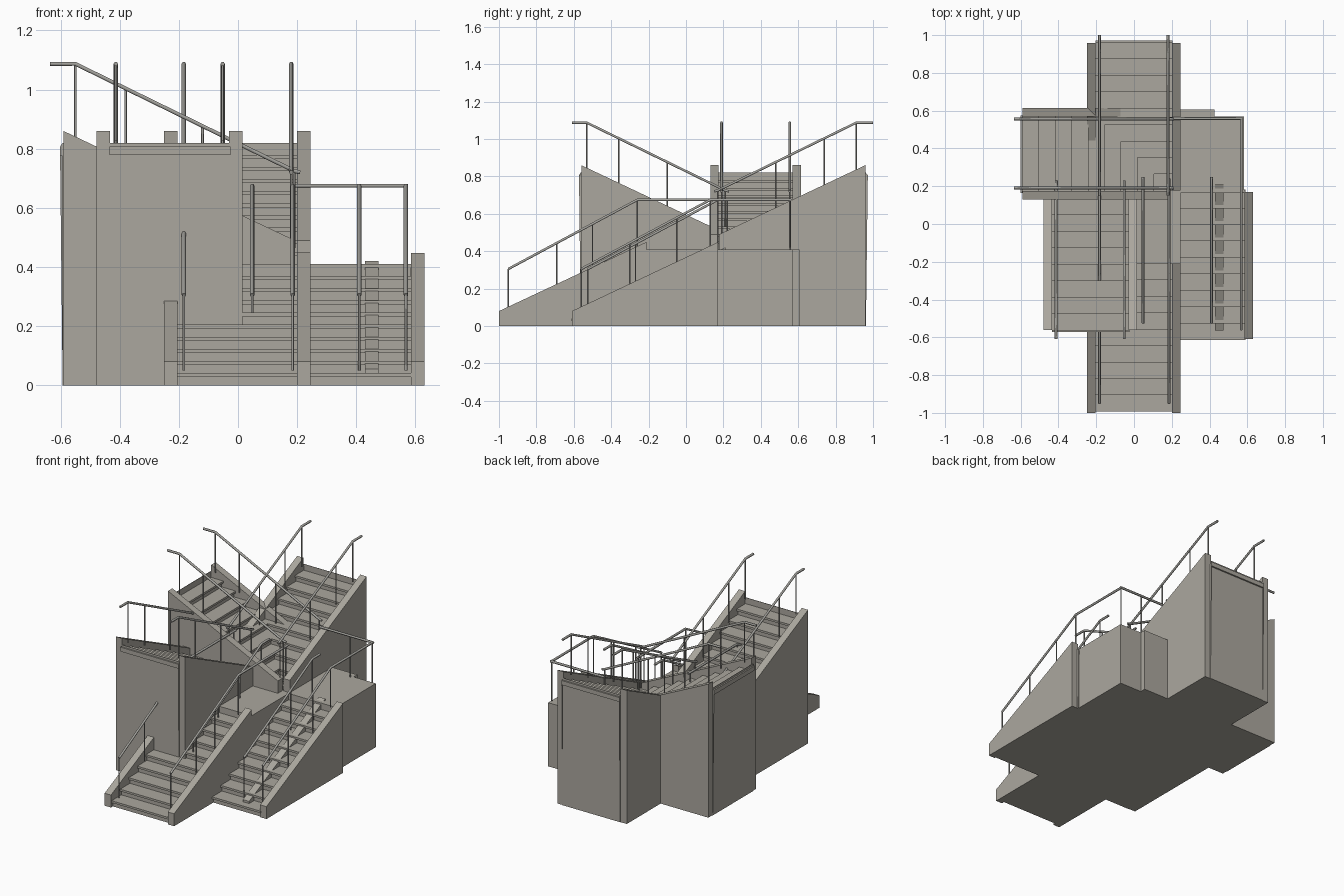
import bpy, bmesh

if "Cube" in bpy.data.objects:
    bpy.data.objects.remove(bpy.data.objects["Cube"])

def material(name, rgb):
    m = bpy.data.materials.new(name)
    m.diffuse_color = (*rgb, 1)
    m.use_nodes = True
    m.node_tree.nodes["Principled BSDF"].inputs["Base Color"].default_value = m.diffuse_color
    return m

STONE = material("warm grey stone", (0.41, 0.39, 0.345))
METAL = material("grey rail metal", (0.36, 0.355, 0.33))

RISE, RUN, COUNT = 0.041, 0.087, 10

# Directions: s runs uphill, w runs across the flight
AXES = {
    "back": lambda s, w, z: (w, s, z),
    "front": lambda s, w, z: (w, -s, z),
    "left": lambda s, w, z: (-s, w, z),
}

def prism(name, profile, w0, w1, axis):
    """Extrude an (s, z) profile from w0 to w1."""
    bm = bmesh.new()
    f = AXES[axis]
    a = [bm.verts.new(f(s, w0, z)) for s, z in profile]
    b = [bm.verts.new(f(s, w1, z)) for s, z in profile]
    bm.faces.new(a)
    bm.faces.new(b[::-1])
    n = len(a)
    for i in range(n):
        bm.faces.new((a[i], b[i], b[(i + 1) % n], a[(i + 1) % n]))
    bmesh.ops.recalc_face_normals(bm, faces=bm.faces)
    me = bpy.data.meshes.new(name)
    bm.to_mesh(me)
    bm.free()
    me.materials.append(STONE)
    bpy.context.collection.objects.link(bpy.data.objects.new(name, me))

def steps(name, axis, start, base, end, w0, w1):
    """Solid flight to the ground, treads with a thin overhanging nosing."""
    pts = [(end, 0), (start + 0.012, 0)]
    for k in range(COUNT):
        s, z = start + k * RUN, base + (k + 1) * RISE
        if k or base:
            pts.append((s + 0.012, z - RISE))
        pts += [(s + 0.012, z - 0.013), (s, z - 0.013), (s, z)]
    pts.append((end, base + COUNT * RISE))
    prism(name, pts, w0, w1, axis)

def wall(name, axis, s0, z0, s1, z1, w0, w1):
    prism(name, [(s0, 0), (s1, 0), (s1, z1), (s0, z0)], w0, w1, axis)

def box(name, x0, x1, y0, y1, z):
    wall(name, "back", y0, z, y1, z, x0, x1)

def tubes(name, paths, radius):
    cu = bpy.data.curves.new(name, "CURVE")
    cu.dimensions = "3D"
    cu.bevel_depth, cu.bevel_resolution, cu.use_fill_caps = radius, 1, True
    for path in paths:
        sp = cu.splines.new("POLY")
        sp.points.add(len(path) - 1)
        for p, co in zip(sp.points, path):
            p.co = (*co, 1)
    cu.materials.append(METAL)
    bpy.context.collection.objects.link(bpy.data.objects.new(name, cu))

def railing(name, axis, w, path, posts, drop=0.255):
    """Handrail along (s, z) points with posts dropped from it."""
    f = AXES[axis]
    tubes(name + "_handrail", [[f(s, w, z) for s, z in path]], 0.0075)
    post_paths = []
    for p in posts:
        for (s0, z0), (s1, z1) in zip(path, path[1:]):
            if s0 <= p <= s1:
                z = z0 + (z1 - z0) * (p - s0) / (s1 - s0)
                post_paths.append([f(p, w, z - drop), f(p, w, z)])
                break
    tubes(name + "_posts", post_paths, 0.0045)

# Lower front flight with side walls
steps("front_flight_steps", "back", -0.993, 0, -0.2, -0.205, 0.205)
for side, w in (("left", -0.25), ("right", 0.2)):
    wall(f"front_flight_{side}_wall", "back", -1, 0.08, -0.21, 0.45, w, w + 0.045)

# Lower right flight with outer wall and sunken middle curb
steps("right_flight_steps", "back", -0.613, 0, 0.18, 0.22, 0.59)
wall("right_flight_outer_wall", "back", -0.61, 0.08, 0.17, 0.448, 0.585, 0.63)
wall("right_flight_curb", "back", -0.565, 0.055, 0.21, 0.42, 0.43, 0.475)

# Landings
box("middle_landing", -0.25, 0.245, -0.212, 0.57, 0.41)
box("right_landing", 0.2, 0.583, 0.165, 0.57, 0.41)
box("landing_back_block", 0.2, 0.425, 0.56, 0.607, 0.41)

# Three upper flights: name, axis, first riser, end, inner width, wall positions
upper = [
    ("back_upper", "back", 0.177, 0.962, (-0.205, 0.205), (-0.25, 0.2)),
    ("forward_upper", "front", -0.223, 0.563, (-0.435, -0.025), (-0.478, -0.03)),
    ("left_upper", "left", -0.193, 0.593, (0.165, 0.575), (0.13, 0.57)),
]
for name, axis, start, end, (a, b), walls in upper:
    steps(name + "_steps", axis, start, 0.41, end, a, b)
    for i, w in enumerate(walls):
        wall(f"{name}_wall_{i + 1}", axis, start, 0.49, end - 0.003, 0.86, w, w + 0.045)

# Railings on the upper flights
for name, axis, top, end, ws in (
    ("back_upper", "back", 0.91, 1.0, (-0.183, 0.18)),
    ("forward_upper", "front", 0.53, 0.61, (-0.413, -0.052)),
    ("left_upper", "left", 0.55, 0.635, (0.19, 0.555)),
):
    low = top - 0.74
    path = [(low - 0.02, 0.72), (low, 0.725), (top, 1.087), (end, 1.087)]
    for i, w in enumerate(ws):
        railing(f"{name}_{i + 1}", axis, w, path,
                [low, top - 0.43, top - 0.17, top], 0.26)

# Railings on the front flight
for i, w in enumerate((-0.183, 0.185)):
    railing(f"front_flight_{i + 1}", "back", w,
            [(-0.95, 0.305), (-0.26, 0.675), (0.24, 0.675)],
            [-0.95, -0.69, -0.5, -0.26, 0.22])

# Inner railings beside the middle curb and across the front flight
for i, w in enumerate((0.048, 0.41)):
    railing(f"inner_{i + 1}", "back", w,
            [(-0.525, 0.305), (0.17, 0.675), (0.25, 0.675)],
            [-0.525, -0.27, -0.05, 0.17])

# Outer right railing that turns along the back of the landing
railing("right_flight_outer", "back", 0.568,
        [(-0.56, 0.305), (0.13, 0.675), (0.56, 0.675)],
        [-0.56, -0.3, -0.05, 0.13, 0.555])
tubes("landing_back_handrail", [[(0.575, 0.558, 0.675), (0.19, 0.558, 0.675)]], 0.0075)
tubes("landing_back_posts", [[(x, 0.558, 0.4), (x, 0.558, 0.675)] for x in (0.21, 0.41)], 0.0045)
